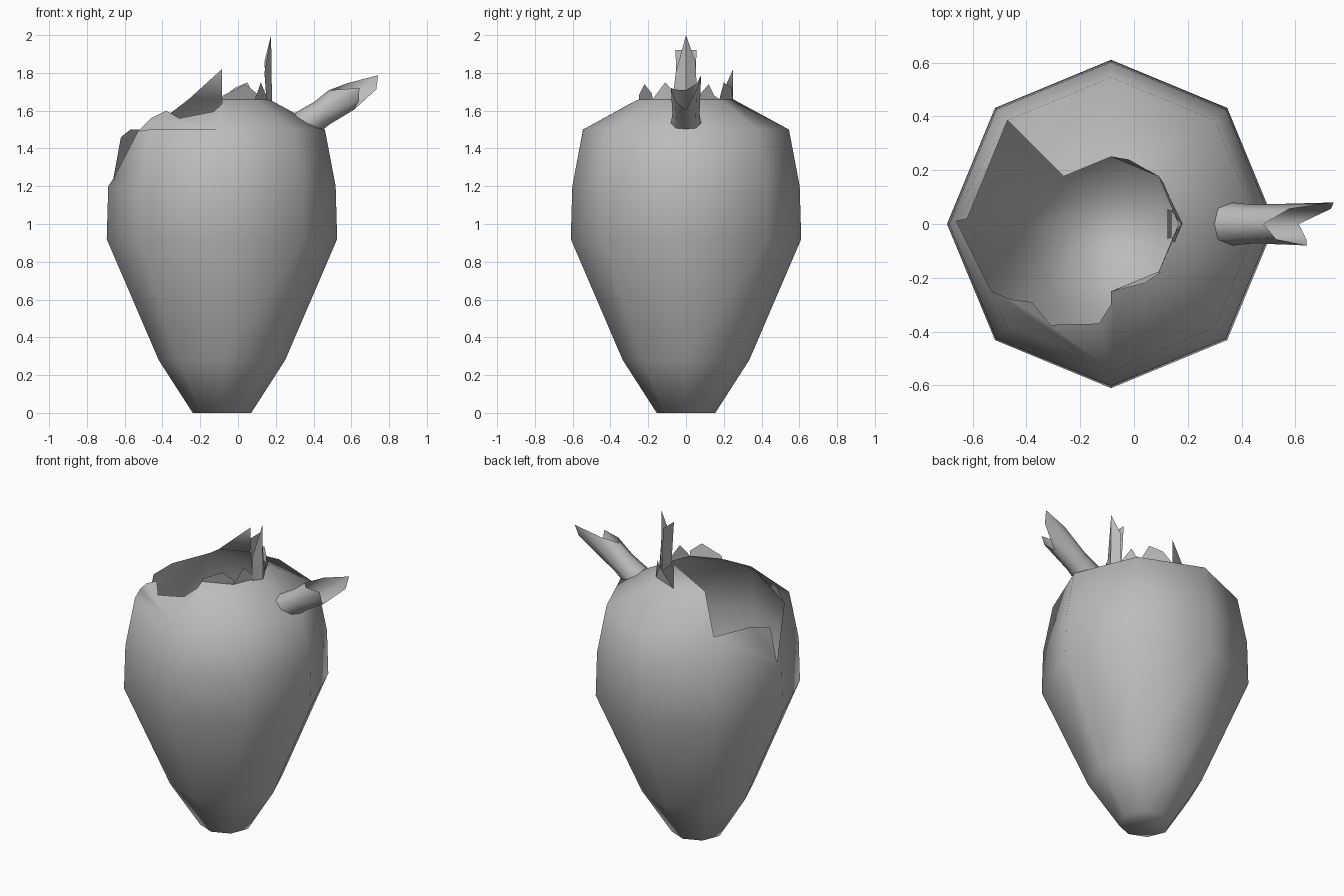
import bpy, bmesh, math
from mathutils import Vector

if "Cube" in bpy.data.objects:
    bpy.data.objects.remove(bpy.data.objects["Cube"], do_unlink=True)

CX = -0.085
SIDES = 8

clay = bpy.data.materials.new("grey_clay")
clay.use_nodes = True
clay.diffuse_color = (0.5, 0.5, 0.5, 1)
bsdf = clay.node_tree.nodes["Principled BSDF"]
bsdf.inputs["Base Color"].default_value = clay.diffuse_color
bsdf.inputs["Roughness"].default_value = 0.8


def finish(bm, name, angle):
    """Turn a bmesh into a smooth shaded clay object."""
    mesh = bpy.data.meshes.new(name)
    bm.to_mesh(mesh)
    bm.free()
    mesh.materials.append(clay)
    obj = bpy.data.objects.new(name, mesh)
    bpy.context.collection.objects.link(obj)
    bpy.ops.object.select_all(action='DESELECT')
    obj.select_set(True)
    bpy.context.view_layer.objects.active = obj
    bpy.ops.object.shade_smooth_by_angle(angle=math.radians(angle))
    return obj


def ring(bm, radius, z):
    return [bm.verts.new((CX + radius * math.cos(math.tau * k / SIDES),
                          radius * math.sin(math.tau * k / SIDES), z))
            for k in range(SIDES)]


# Vase body: octagonal lathe with a broken left side and mouth
bm = bmesh.new()
profile = [(0.155, 0), (0.335, 0.28), (0.61, 0.92), (0.602, 1.2), (0.545, 1.5), (0.25, 1.66)]
rings = [ring(bm, r, z) for r, z in profile]
belly, shoulder, neck = rings[3:]
bm.faces.new(reversed(rings[0]))
for level, (low, high) in enumerate(zip(rings, rings[1:])):
    for k in range(SIDES):
        n = (k + 1) % SIDES
        broken = (level == 3 and k in (3, 4)) or (level == 4 and k in (3, 4, 5))
        if not broken:
            bm.faces.new((low[k], low[n], high[n], high[k]))

# Jagged notch low in the broken side
notch = [bm.verts.new(p) for p in ((-0.66, 0.01, 1.24), (-0.62, 0.02, 1.46), (-0.57, 0.14, 1.5))]
lip = bm.verts.new((-0.53, -0.25, 1.49))
bm.faces.new([belly[3], belly[4]] + notch + [shoulder[3]])
bm.faces.new([belly[4], belly[5], shoulder[5], lip, notch[0]])

# Remaining piece of the broken front shoulder
edge = [(-0.08, -0.29, 1.64), (-0.13, -0.37, 1.595), (-0.31, -0.375, 1.56),
        (-0.38, -0.29, 1.6), (-0.46, -0.28, 1.56)]
bm.faces.new([shoulder[5], shoulder[6], neck[6]] + [bm.verts.new(p) for p in edge] + [lip])

# Shards of the neck standing on the octagon edges
shards = {
    6: [(0.1, -0.18, 1.69), (0.04, -0.22, 1.74), (-0.08, -0.25, 1.68)],
    7: [(0.15, -0.05, 1.68), (0.12, -0.11, 1.75)],
    0: [(0.11, 0.15, 1.68), (0.12, 0.12, 1.74), (0.15, 0.06, 1.67)],
    1: [(-0.02, 0.24, 1.72), (0.05, 0.2, 1.75)],
    2: [(-0.085, 0.25, 1.82)],
}
for k, points in shards.items():
    bm.faces.new([neck[k], neck[(k + 1) % SIDES]] + [bm.verts.new(p) for p in points])
finish(bm, "vase_body", 60)

# Upper handle stub: a folded upright splinter on the neck
bm = bmesh.new()
foot = [bm.verts.new(p) for p in ((0.15, -0.07, 1.66), (0.18, 0, 1.65), (0.15, 0.06, 1.66))]
tips = [bm.verts.new(p) for p in ((0.14, -0.055, 1.8), (0.175, 0, 2.0), (0.14, 0.05, 1.86))]
for a, b in ((0, 1), (1, 2)):
    bm.faces.new((foot[a], foot[b], tips[b], tips[a]))
back = [(0.14, -0.05, 1.64), (0.14, 0.05, 1.64), (0.125, 0.055, 1.92), (0.125, -0.055, 1.92)]
bm.faces.new([bm.verts.new(p) for p in back])
finish(bm, "upper_handle_stub", 30)

# Lower handle stub: hollow slanted tube with a jagged end
bm = bmesh.new()
axis = Vector((0.83, 0, 0.56))
up = Vector((-0.56, 0, 0.83))
side = Vector((0, 1, 0))
base = Vector((0.36, 0, 1.53))
lengths = (0.2, 0.3, 0.46, 0.41, 0.25, 0.3, 0.34, 0.24)
loops = []
for start, radius in ((-0.06, 0.085), (0.1, 0.072), (None, 0.08)):
    loop = []
    for k, length in enumerate(lengths):
        a = math.tau * k / len(lengths)
        along = length if start is None else start
        loop.append(bm.verts.new(base + axis * along
                                 + (up * math.cos(a) + side * math.sin(a)) * radius))
    loops.append(loop)
for low, high in zip(loops, loops[1:]):
    for k in range(len(lengths)):
        n = (k + 1) % len(lengths)
        bm.faces.new((low[n], low[k], high[k], high[n]))
bmesh.ops.recalc_face_normals(bm, faces=bm.faces)
finish(bm, "lower_handle_stub", 60)
